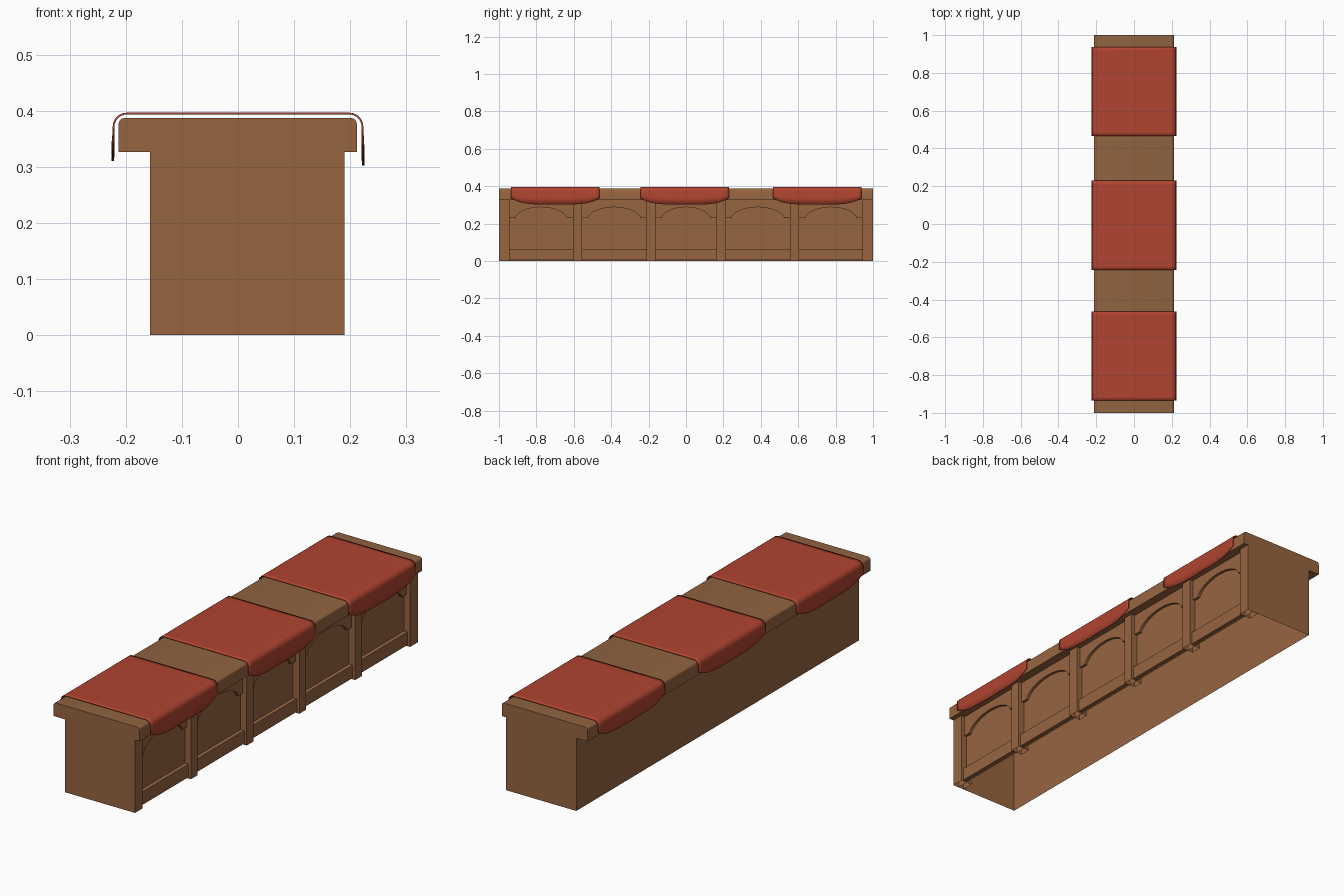
import bpy, bmesh, math

cube = bpy.data.objects.get("Cube")
if cube:
    bpy.data.objects.remove(cube)


def material(name, rgb):
    m = bpy.data.materials.new(name)
    m.use_nodes = True
    m.diffuse_color = (*rgb, 1)
    m.node_tree.nodes["Principled BSDF"].inputs["Base Color"].default_value = (*rgb, 1)
    return m


WOOD = material("brown wood", (0.31, 0.13, 0.051))
TOP_WOOD = material("counter top wood", (0.28, 0.126, 0.052))
CLOTH = material("red cloth", (0.435, 0.058, 0.029))


def finish(name, bm, *mats):
    bmesh.ops.recalc_face_normals(bm, faces=bm.faces)
    me = bpy.data.meshes.new(name)
    bm.to_mesh(me)
    bm.free()
    ob = bpy.data.objects.new(name, me)
    bpy.context.collection.objects.link(ob)
    for m in mats:
        me.materials.append(m)
    return ob


def add_box(bm, x0, x1, y0, y1, z0, z1):
    verts = bmesh.ops.create_cube(bm, size=1)["verts"]
    for v in verts:
        v.co.x = x1 if v.co.x > 0 else x0
        v.co.y = y1 if v.co.y > 0 else y0
        v.co.z = z1 if v.co.z > 0 else z0


def open_underside(bm):
    low = [f for f in bm.faces if f.calc_center_median().z < 0.001]
    bmesh.ops.delete(bm, geom=low, context="FACES")


def smooth(ob, angle):
    bpy.ops.object.select_all(action="DESELECT")
    ob.select_set(True)
    bpy.context.view_layer.objects.active = ob
    bpy.ops.object.shade_smooth_by_angle(angle=math.radians(angle))


PANEL_X, ARCH_X, RAIL_X, POST_X = 0.16, 0.172, 0.178, 0.19
BODY_TOP = 0.326

# Hollow body, open underneath
bm = bmesh.new()
add_box(bm, -0.157, PANEL_X, -1, 1, 0, BODY_TOP)
open_underside(bm)
finish("counter_body", bm, WOOD)

# Hollow posts dividing the decorated side into five bays
posts = [(-1, -0.945), (-0.605, -0.557), (-0.21, -0.162),
         (0.162, 0.21), (0.557, 0.605), (0.945, 1)]
bm = bmesh.new()
for y0, y1 in posts:
    add_box(bm, 0.133, POST_X, y0, y1, 0, BODY_TOP)
open_underside(bm)
finish("posts", bm, WOOD)

# Each bay has a bottom rail and an arched spandrel
rails, arches = bmesh.new(), bmesh.new()
for (_, y0), (y1, _) in zip(posts, posts[1:]):
    add_box(rails, PANEL_X, RAIL_X, y0, y1, 0.006, 0.064)
    mid, half = (y0 + y1) / 2, (y1 - y0) / 2 - 0.033
    outline = [(y0, 0.23)]
    for i in range(17):
        a = math.pi * (1 - i / 16)
        outline.append((mid + half * math.cos(a), 0.23 + 0.058 * math.sin(a) ** 1.2))
    outline.append((y1, 0.23))
    # Strips from the top edge down to the arch, then thickened
    low = [arches.verts.new((ARCH_X, y, z)) for y, z in outline]
    high = [arches.verts.new((ARCH_X, y, BODY_TOP)) for y, z in outline]
    faces = [arches.faces.new((low[i], low[i + 1], high[i + 1], high[i]))
             for i in range(len(low) - 1)]
    ext = bmesh.ops.extrude_face_region(arches, geom=faces, use_keep_orig=True)["geom"]
    for v in ext:
        if isinstance(v, bmesh.types.BMVert):
            v.co.x = PANEL_X
finish("bottom_rails", rails, WOOD)
smooth(finish("arched_trim", arches, WOOD), 30)

# Counter top with its long upper edges rounded
bm = bmesh.new()
add_box(bm, -0.213, 0.212, -1, 1, BODY_TOP, 0.387)
edges = [e for e in bm.edges
         if min(v.co.z for v in e.verts) > 0.35 and e.calc_length() > 1]
bmesh.ops.bevel(bm, geom=edges, offset=0.011, segments=3, profile=0.5, affect="EDGES")
bm.normal_update()
for f in bm.faces:
    f.material_index = int(f.normal.z > 0.95)
smooth(finish("counter_top", bm, WOOD, TOP_WOOD), 40)


# Draped cloths: a thin sheet bent over the counter, with curved hems
def cloth(name, y0, y1):
    side, top, bend = 0.222, 0.395, 0.024
    arc = [(side - bend + bend * math.sin(a), top - bend + bend * math.cos(a))
           for a in [math.pi / 2 * i / 5 for i in range(6)]]
    bm = bmesh.new()
    rows = []
    n = 24
    for j in range(n + 1):
        t = 2 * j / n - 1
        y = y0 + (y1 - y0) * j / n
        hem = 0.302 + 0.034 * abs(t) ** 4.5
        wave = 0.0007 * math.sin(9 * t + y0)
        right = arc + [(side + wave, (hem + top - bend) / 2), (side + 0.001 + wave, hem)]
        left = [(-x, z + (0.008 if i == 7 else 0)) for i, (x, z) in enumerate(right)]
        rows.append([bm.verts.new((x, y, z)) for x, z in left[::-1] + right])
    for a, b in zip(rows, rows[1:]):
        for i in range(len(a) - 1):
            bm.faces.new((a[i], a[i + 1], b[i + 1], b[i]))
    ob = finish(name, bm, CLOTH)
    smooth(ob, 60)
    solid = ob.modifiers.new("thickness", "SOLIDIFY")
    solid.thickness = 0.003
    solid.offset = 0


for name, y0 in (("front_cloth", -0.935), ("middle_cloth", -0.243), ("back_cloth", 0.466)):
    cloth(name, y0, y0 + 0.472)
